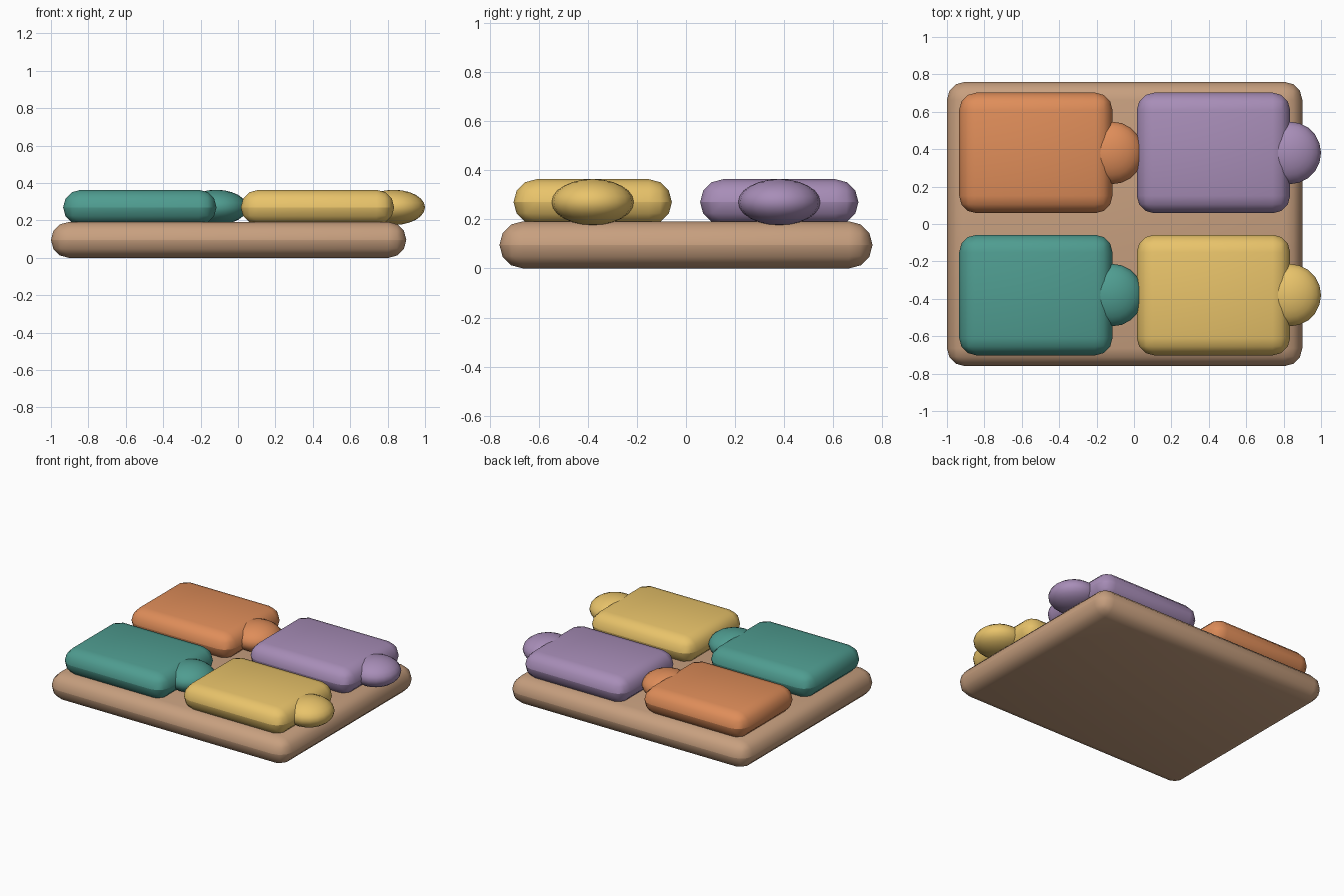
import bpy
from math import radians

if "Cube" in bpy.data.objects:
    bpy.data.objects.remove(bpy.data.objects["Cube"])


def material(name, rgb):
    # sRGB 0-255 to linear
    mat = bpy.data.materials.new(name)
    mat.diffuse_color = [(c / 255) ** 2.2 for c in rgb] + [1.0]
    mat.use_nodes = True
    mat.node_tree.nodes["Principled BSDF"].inputs["Base Color"].default_value = mat.diffuse_color
    return mat


def finish(name, mat):
    obj = bpy.context.object
    obj.name = name
    obj.data.materials.append(mat)
    return obj


def rounded_slab(name, center, size, mat):
    # box with edges rounded to half its height
    bpy.ops.mesh.primitive_cube_add(size=1, location=center)
    obj = finish(name, mat)
    obj.scale = size
    bpy.ops.object.transform_apply(location=False, rotation=False, scale=True)
    bevel = obj.modifiers.new("rounding", 'BEVEL')
    bevel.width = size[2] / 2
    bevel.segments = 3
    bpy.ops.object.modifier_apply(modifier=bevel.name)
    bpy.ops.object.shade_smooth_by_angle(angle=radians(40))
    return obj


def knob(name, center, radii, mat):
    # flattened round tab
    bpy.ops.mesh.primitive_uv_sphere_add(segments=20, ring_count=12, radius=1, location=center)
    obj = finish(name, mat)
    obj.scale = radii
    bpy.ops.object.transform_apply(location=False, rotation=False, scale=True)
    bpy.ops.object.shade_smooth_by_angle(angle=radians(40))
    return obj


# Tray board
rounded_slab("board", (-0.05, 0, 0.096), (1.90, 1.52, 0.192), material("wood", (198, 158, 126)))

# Four puzzle pieces, each with a tab on its right side
pieces = [
    ("orange", (222, 140, 90), -0.525, 0.38),
    ("purple", (166, 140, 182), 0.425, 0.38),
    ("teal", (80, 155, 143), -0.525, -0.38),
    ("yellow", (232, 194, 106), 0.425, -0.38),
]
for color, rgb, x, y in pieces:
    mat = material(color, rgb)
    rounded_slab(color + "_piece", (x, y, 0.27), (0.82, 0.645, 0.187), mat)
    knob(color + "_tab", (x + 0.408, y, 0.27), (0.167, 0.167, 0.094), mat)
